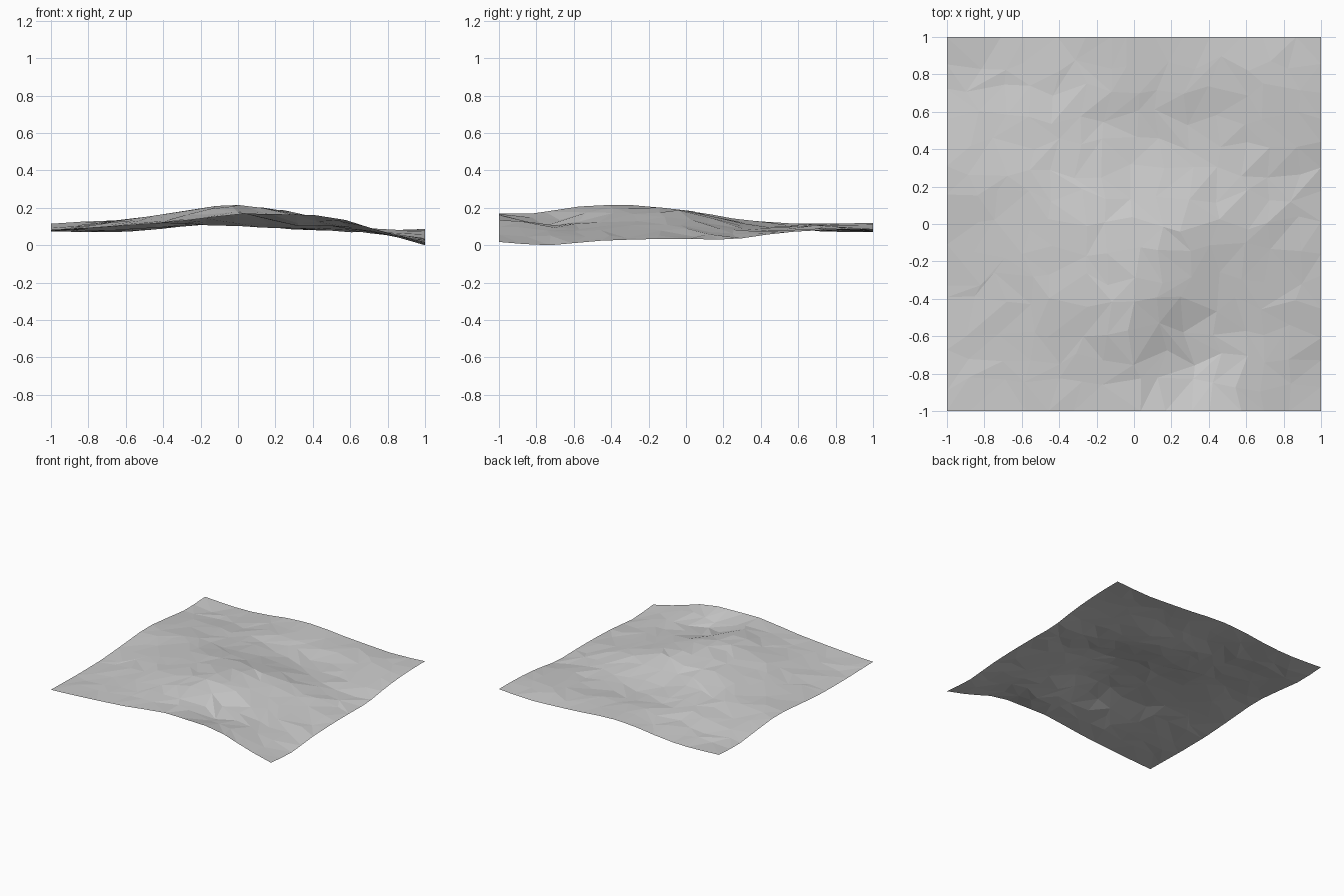
import bpy, bmesh, random

if "Cube" in bpy.data.objects:
    bpy.data.objects.remove(bpy.data.objects["Cube"])
random.seed(4)

# control heights: rows from y=1 (back) to y=-1 (front), columns x=-1 to 1
H = [
    [.085, .073, .080, .110, .120, .100, .085, .075, .090],
    [.075, .080, .090, .115, .120, .110, .100, .090, .087],
    [.100, .110, .118, .120, .100, .085, .080, .075, .068],
    [.120, .130, .135, .143, .130, .120, .090, .065, .035],
    [.105, .125, .155, .185, .195, .180, .130, .080, .036],
    [.085, .115, .150, .192, .212, .190, .125, .075, .034],
    [.078, .110, .145, .185, .213, .150, .110, .070, .024],
    [.080, .100, .125, .155, .180, .110, .110, .070, .002],
    [.085, .098, .115, .137, .170, .167, .155, .083, .020],
]


def spline(p, t):
    """Smooth curve through evenly spaced values, t in index units."""
    i = min(int(t), len(p) - 2)
    f = t - i
    a, b, c, d = (p[min(max(i + k, 0), len(p) - 1)] for k in (-1, 0, 1, 2))
    return b + .5 * f * (c - a + f * (2*a - 5*b + 4*c - d + f * (3*(b - c) + d - a)))


def height(x, y):
    return spline([spline(row, (x + 1) * 4) for row in H], (1 - y) * 4)


# irregular grid of points, with straight outer edges
N = 14
STEP = 2 / N
bm = bmesh.new()
grid = []
for j in range(N + 1):
    row = []
    for i in range(N + 1):
        x, y = -1 + i * STEP, -1 + j * STEP
        edge = i in (0, N) or j in (0, N)
        if 0 < i < N:
            x += random.uniform(-.3, .3) * STEP
        if 0 < j < N:
            y += random.uniform(-.3, .3) * STEP
        z = height(x, y) + (0 if edge else random.uniform(-.005, .005))
        row.append(bm.verts.new((x, y, max(z, 0))))
    grid.append(row)

# two flat triangles per cell, split along a varying diagonal
for j in range(N):
    for i in range(N):
        a, b, c, d = grid[j][i], grid[j][i+1], grid[j+1][i+1], grid[j+1][i]
        if random.random() < .5:
            bm.faces.new((a, b, c)); bm.faces.new((a, c, d))
        else:
            bm.faces.new((a, b, d)); bm.faces.new((b, c, d))

# rest the lowest point on z = 0
low = min(v.co.z for v in bm.verts)
for v in bm.verts:
    v.co.z -= low

me = bpy.data.meshes.new("terrain")
bm.to_mesh(me)
bm.free()
mat = bpy.data.materials.new("light grey")
mat.diffuse_color = (.6, .6, .6, 1)
mat.use_nodes = True
mat.node_tree.nodes["Principled BSDF"].inputs["Base Color"].default_value = mat.diffuse_color
me.materials.append(mat)
bpy.context.collection.objects.link(bpy.data.objects.new("terrain", me))
